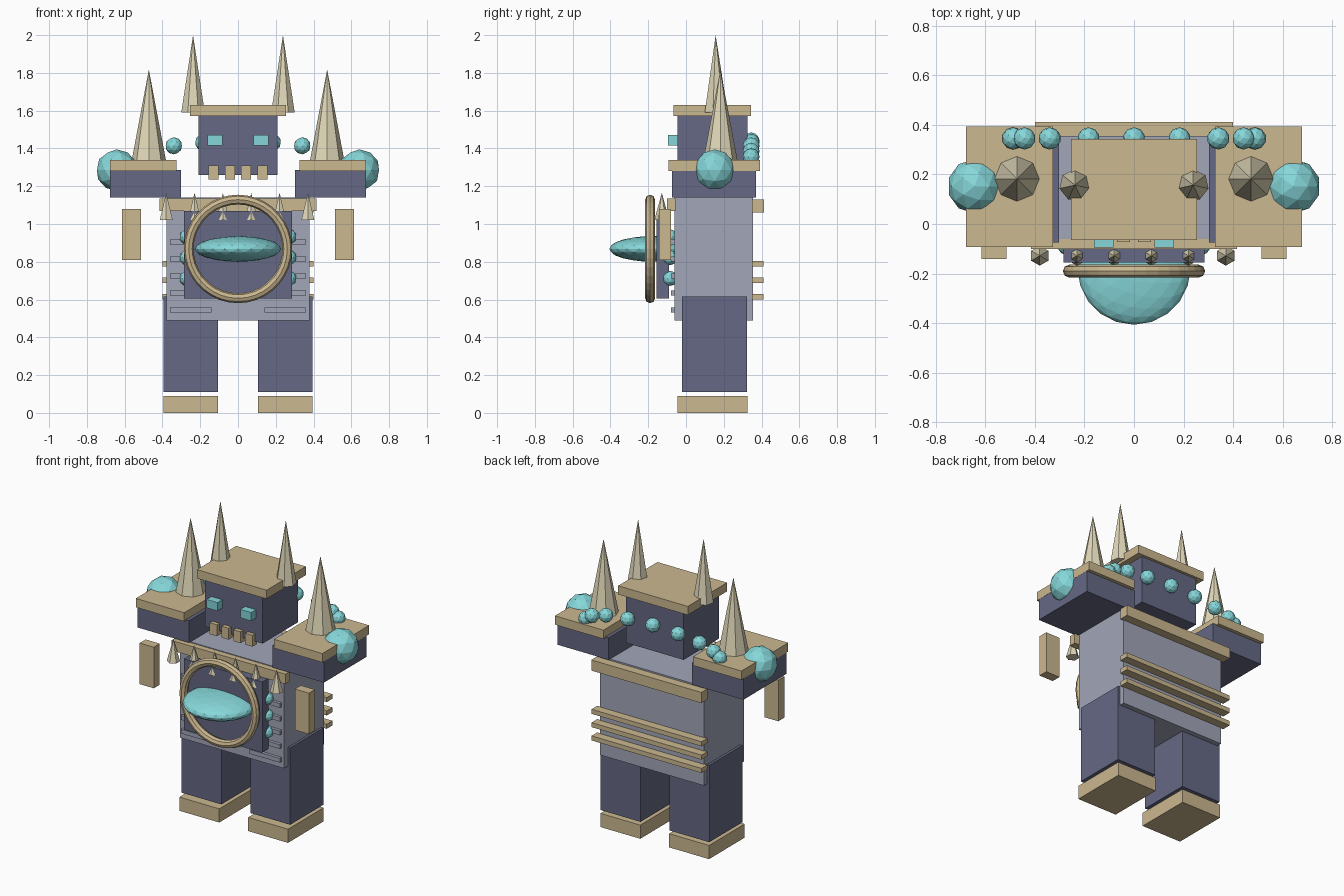
import bpy, bmesh, math
from mathutils import Matrix

if "Cube" in bpy.data.objects:
    bpy.data.objects.remove(bpy.data.objects["Cube"])


def material(name, r, g, b):
    m = bpy.data.materials.new(name)
    m.diffuse_color = (r, g, b, 1)
    m.use_nodes = True
    m.node_tree.nodes["Principled BSDF"].inputs["Base Color"].default_value = m.diffuse_color
    return m


STONE = material("dark_stone", 0.13, 0.14, 0.23)
BODY = material("light_stone", 0.36, 0.38, 0.48)
TAN = material("tan_trim", 0.60, 0.48, 0.28)
BONE = material("bone", 0.74, 0.68, 0.48)
TEAL = material("teal_crystal", 0.24, 0.68, 0.70)


def finish(name, bm, mat):
    me = bpy.data.meshes.new(name)
    bm.to_mesh(me)
    bm.free()
    me.materials.append(mat)
    ob = bpy.data.objects.new(name, me)
    bpy.context.collection.objects.link(ob)
    return ob


def box(name, x, y, z, mat):
    """Box from (min, max) pairs."""
    bm = bmesh.new()
    size = [r[1] - r[0] for r in (x, y, z)]
    mid = [(r[0] + r[1]) / 2 for r in (x, y, z)]
    bmesh.ops.create_cube(bm, size=1, matrix=Matrix.Translation(mid) @ Matrix.Diagonal((*size, 1)))
    return finish(name, bm, mat)


def pair(name, x, y, z, mat):
    """Same box on both sides of x = 0."""
    box(name + "_right", x, y, z, mat)
    box(name + "_left", (-x[1], -x[0]), y, z, mat)


def spike(name, x, y, z0, z1, r, sides):
    bm = bmesh.new()
    bmesh.ops.create_cone(bm, cap_ends=True, segments=sides, radius1=r, radius2=0, depth=z1 - z0,
                          matrix=Matrix.Translation((x, y, (z0 + z1) / 2)))
    bmesh.ops.remove_doubles(bm, verts=bm.verts, dist=1e-5)
    finish(name, bm, BONE)


def gem(name, loc, radius, subdiv=2):
    bm = bmesh.new()
    bmesh.ops.create_icosphere(bm, subdivisions=subdiv, radius=1,
                               matrix=Matrix.Translation(loc) @ Matrix.Diagonal((*radius, 1)))
    finish(name, bm, TEAL)


# Legs and feet
pair("leg", (0.105, 0.395), (-0.022, 0.322), (0.11, 0.615), STONE)
pair("foot", (0.105, 0.395), (-0.045, 0.325), (0, 0.09), TAN)

# Torso with trim, back slats and front ribs
box("torso", (-0.378, 0.378), (-0.06, 0.355), (0.49, 1.14), BODY)
box("front_trim", (-0.415, 0.415), (-0.10, -0.055), (1.07, 1.135), TAN)
box("back_trim", (-0.40, 0.40), (0.35, 0.412), (1.06, 1.13), TAN)
for i in range(3):
    z = 0.615 + 0.0875 * i
    box(f"back_slat_{i}", (-0.40, 0.40), (0.35, 0.41), (z - 0.015, z + 0.015), TAN)
for i in range(5):
    z = 0.545 + 0.09 * i
    pair(f"front_rib_{i}", (0.14, 0.36), (-0.08, -0.05), (z - 0.014, z + 0.014), BODY)

# Chest panel, side gems, ring and lens
box("chest_panel", (-0.285, 0.285), (-0.155, -0.09), (0.605, 1.07), STONE)
for i in range(3):
    for s in (-1, 1):
        gem(f"chest_gem_{i}", (0.27 * s, -0.085, 0.712 + 0.11 * i), (0.04,) * 3)
bpy.ops.mesh.primitive_torus_add(location=(0, -0.19, 0.868), rotation=(math.pi / 2, 0, 0),
                                 major_radius=0.261, minor_radius=0.026,
                                 major_segments=36, minor_segments=8)
ring = bpy.context.object
ring.name = "chest_ring"
ring.data.materials.append(TAN)
gem("chest_lens", (0, -0.178, 0.868), (0.228, 0.228, 0.068), 3)

# Row of small chest spikes
for i in range(6):
    spike(f"chest_spike_{i}", -0.38 + 0.15 * i, -0.128, 1.02, 1.165, 0.04, 6)

# Shoulders, hanging arm blocks, orbs and large spikes
pair("shoulder", (0.303, 0.677), (-0.075, 0.37), (1.14, 1.285), STONE)
pair("shoulder_cap", (0.326, 0.678), (-0.093, 0.393), (1.28, 1.338), TAN)
pair("arm_block", (0.513, 0.615), (-0.142, -0.08), (0.81, 1.08), TAN)
for s in (-1, 1):
    gem("shoulder_orb", (0.642 * s, 0.152, 1.285), (0.11,) * 3)
    spike("shoulder_spike", 0.472 * s, 0.182, 1.33, 1.818, 0.092, 8)
    spike("head_spike", 0.238 * s, 0.157, 1.59, 2.0, 0.064, 7)

# Head, cap, eyes and teeth
box("head", (-0.21, 0.21), (-0.045, 0.325), (1.26, 1.58), STONE)
box("head_cap", (-0.253, 0.253), (-0.065, 0.343), (1.573, 1.63), TAN)
pair("eye", (0.083, 0.162), (-0.095, -0.035), (1.415, 1.47), TEAL)
for i in range(4):
    x = -0.129 + 0.086 * i
    box(f"tooth_{i}", (x - 0.026, x + 0.026), (-0.072, -0.025), (1.235, 1.31), TAN)

# Gem arc behind the head
gem("collar_gem_0", (0, 0.345, 1.44), (0.045,) * 3)
for i, (x, z) in enumerate([(0.183, 1.432), (0.34, 1.414), (0.442, 1.385), (0.487, 1.355)], 1):
    for s in (-1, 1):
        gem(f"collar_gem_{i}", (x * s, 0.345, z), (0.045,) * 3)
